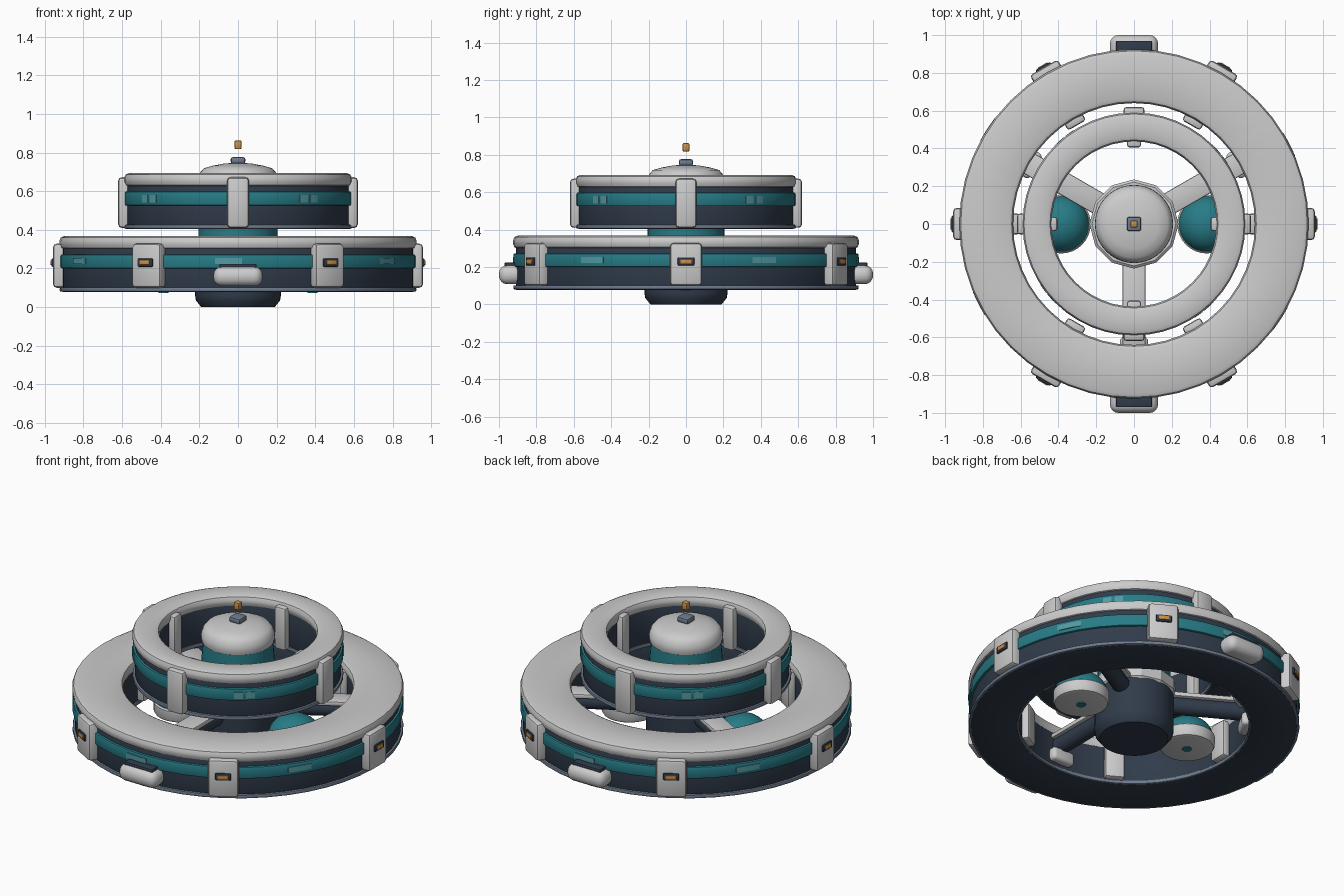
import bpy, bmesh
from math import sin, cos, pi, radians
from mathutils import Matrix

if "Cube" in bpy.data.objects:
    bpy.data.objects.remove(bpy.data.objects["Cube"])


def material(name, rgb):
    m = bpy.data.materials.new(name)
    m.diffuse_color = (*rgb, 1)
    m.use_nodes = True
    m.node_tree.nodes["Principled BSDF"].inputs["Base Color"].default_value = m.diffuse_color
    return m


TEAL = material("teal", (0.02, 0.2, 0.24))
NAVY = material("navy", (0.03, 0.045, 0.07))
SLATE = material("slate", (0.16, 0.2, 0.27))
AMBER = material("amber", (0.62, 0.28, 0.06))
GLASS = material("glass", (0.09, 0.32, 0.36))


def finish(name, bm, mat, angle=35):
    bmesh.ops.recalc_face_normals(bm, faces=bm.faces)
    me = bpy.data.meshes.new(name)
    bm.to_mesh(me)
    bm.free()
    ob = bpy.data.objects.new(name, me)
    bpy.context.collection.objects.link(ob)
    if mat:
        me.materials.append(mat)
    bpy.ops.object.select_all(action='DESELECT')
    ob.select_set(True)
    bpy.context.view_layer.objects.active = ob
    bpy.ops.object.shade_smooth_by_angle(angle=radians(angle))
    return ob


def lathe(name, profile, mat=None, n=48, closed=False, at=(0, 0), angle=35):
    """Revolve (radius, z) points; closed profiles make rings."""
    bm = bmesh.new()
    cols = [[bm.verts.new((at[0] + r * cos(2 * pi * i / n), at[1] + r * sin(2 * pi * i / n), z))
             for r, z in profile] for i in range(n)]
    k = len(profile)
    for i in range(n):
        a, b = cols[i], cols[(i + 1) % n]
        for j in range(k if closed else k - 1):
            bm.faces.new((a[j], b[j], b[(j + 1) % k], a[(j + 1) % k]))
    if not closed:
        bm.faces.new([c[0] for c in cols])
        bm.faces.new([c[-1] for c in cols])
    return finish(name, bm, mat, angle)


def ring(name, r0, r1, z0, z1, mat, bevel, n):
    b = bevel
    c = b * 0.3
    pts = [(r0 + b, z0), (r1 - b, z0), (r1 - c, z0 + c), (r1, z0 + b), (r1, z1 - b), (r1 - c, z1 - c),
           (r1 - b, z1), (r0 + b, z1), (r0 + c, z1 - c), (r0, z1 - b), (r0, z0 + b), (r0 + c, z0 + c)]
    return lathe(name, pts, mat, n, True)


def block(name, deg, r0, r1, width, z0, z1, mat=None, bevel=0.01, seg=2):
    """Bevelled box spanning r0..r1 radially at the given heading."""
    bm = bmesh.new()
    size = Matrix.Diagonal((r1 - r0, width, z1 - z0, 1))
    bmesh.ops.create_cube(bm, size=1, matrix=Matrix.Translation(((r0 + r1) / 2, 0, (z0 + z1) / 2)) @ size)
    if bevel:
        bmesh.ops.bevel(bm, geom=bm.edges[:], offset=bevel, segments=seg, profile=0.5, affect='EDGES')
    bm.transform(Matrix.Rotation(radians(deg), 4, 'Z'))
    return finish(name, bm, mat)


def window(name, deg, r, width, z0, z1):
    """Curved pane lying just outside a ring band."""
    half = width / r / 2
    bm = bmesh.new()
    rows = []
    for i in range(5):
        a = radians(deg) - half + 2 * half * i / 4
        rows.append([bm.verts.new((q * cos(a), q * sin(a), z))
                     for q, z in ((r - .02, z0), (r + .003, z0), (r + .003, z1), (r - .02, z1))])
    for a, b in zip(rows, rows[1:]):
        for j in range(4):
            bm.faces.new((a[j], b[j], b[(j + 1) % 4], a[(j + 1) % 4]))
    bm.faces.new(rows[0])
    bm.faces.new(rows[-1])
    finish(name, bm, GLASS)


def habitat(tag, r0, r1, z, n):
    """Layered ring: core, teal band, cap and bottom rim."""
    ring(tag + "_core", r0 + .008, r1 - .015, z + .01, z + .26, NAVY, .01, n)
    ring(tag + "_band", r1 - .06, r1 - .002, z + .12, z + .193, TEAL, .008, n)
    ring(tag + "_cap", r0, r1, z + .218, z + .288, None, .026, n)
    ring(tag + "_bottom_rim", r0, r1 - .002, z, z + .022, SLATE, .006, n)
    ring(tag + "_underside", r0 + .01, r1 - .015, z - .002, z + .01, NAVY, .003, n)


# Two stacked rings
habitat("lower_ring", .64, .925, .08, 48)
habitat("upper_ring", .437, .59, .405, 48)

# Lower ring clamps with amber lamps, and windows between them
for d in range(0, 360, 60):
    block("lower_outer_clamp", d, .88, .957, .17, .10, .328, None, .018)
    block("lower_inner_clamp", d, .603, .66, .11, .10, .328, None, .015)
    block("lamp_housing", d, .94, .966, .09, .208, .252, NAVY, .007)
    block("lamp", d, .95, .971, .06, .218, .242, AMBER, .004)
    window("lower_window", d + 27, .923, .14, .222, .254)

# Upper ring clamps and windows
for d in range(0, 360, 90):
    block("upper_outer_clamp", d, .555, .62, .113, .41, .672, None, .018)
    block("upper_inner_clamp", d, .405, .47, .075, .41, .672, None, .014)
    for s in (-3.2, 3.2):
        window("upper_window", d + 38.5 + s, .588, .05, .54, .58)

# Docking ports front and back
for d in (90, 270):
    block("docking_port", d, .87, 1.0, .255, .108, .21, None, .045, 4)
    block("docking_hatch", d, .90, .97, .19, .20, .224, NAVY, .006)

# Spokes: round tube, flat walkway and end foot
for d in (30, 150, 270):
    tube = lathe("spoke_tube", [(.05, .18), (.05, .67)], NAVY, 20)
    tube.matrix_world = (Matrix.Rotation(radians(d), 4, 'Z') @ Matrix.Translation((0, 0, .235))
                         @ Matrix.Rotation(pi / 2, 4, 'Y'))
    block("spoke_walkway", d, .18, .66, .12, .268, .296, None, .008)
    block("spoke_foot", d, .60, .66, .15, .12, .2, None, .02, 3)

# Central hub
lathe("hub_drum", [(.19, 0), (.218, .035), (.222, .06), (.222, .28)], NAVY, 40)
lathe("hub_flange", [(.222, .262), (.236, .275), (.236, .34), (.222, .352)], None, 12, angle=20)
lathe("hub_neck", [(.205, .33), (.205, .5), (.195, .64)], TEAL, 40)
lathe("hub_dome", [(.185, .618), (.202, .628), (.207, .65), (.205, .672), (.195, .698), (.178, .718),
                   (.13, .732), (.07, .743), (.01, .747)], None, 40)
block("beacon_base", 0, -.038, .038, .076, .742, .777, SLATE, .012)
block("beacon", 0, -.019, .019, .038, .817, .863, AMBER, .008)

# Tanks beside the hub
for x in (-.385, .385):
    lathe("tank_cup", [(.13, .08), (.148, .085), (.156, .1), (.156, .15), (.148, .158)], None, 32, at=(x, 0))
    lathe("tank_dome", [(.148 * cos(a), .145 + .125 * sin(a)) for a in [i * pi / 17 for i in range(9)]],
          TEAL, 32, at=(x, 0))
    lathe("tank_valve", [(.026, .074), (.026, .09)], TEAL, 16, at=(x, 0))
